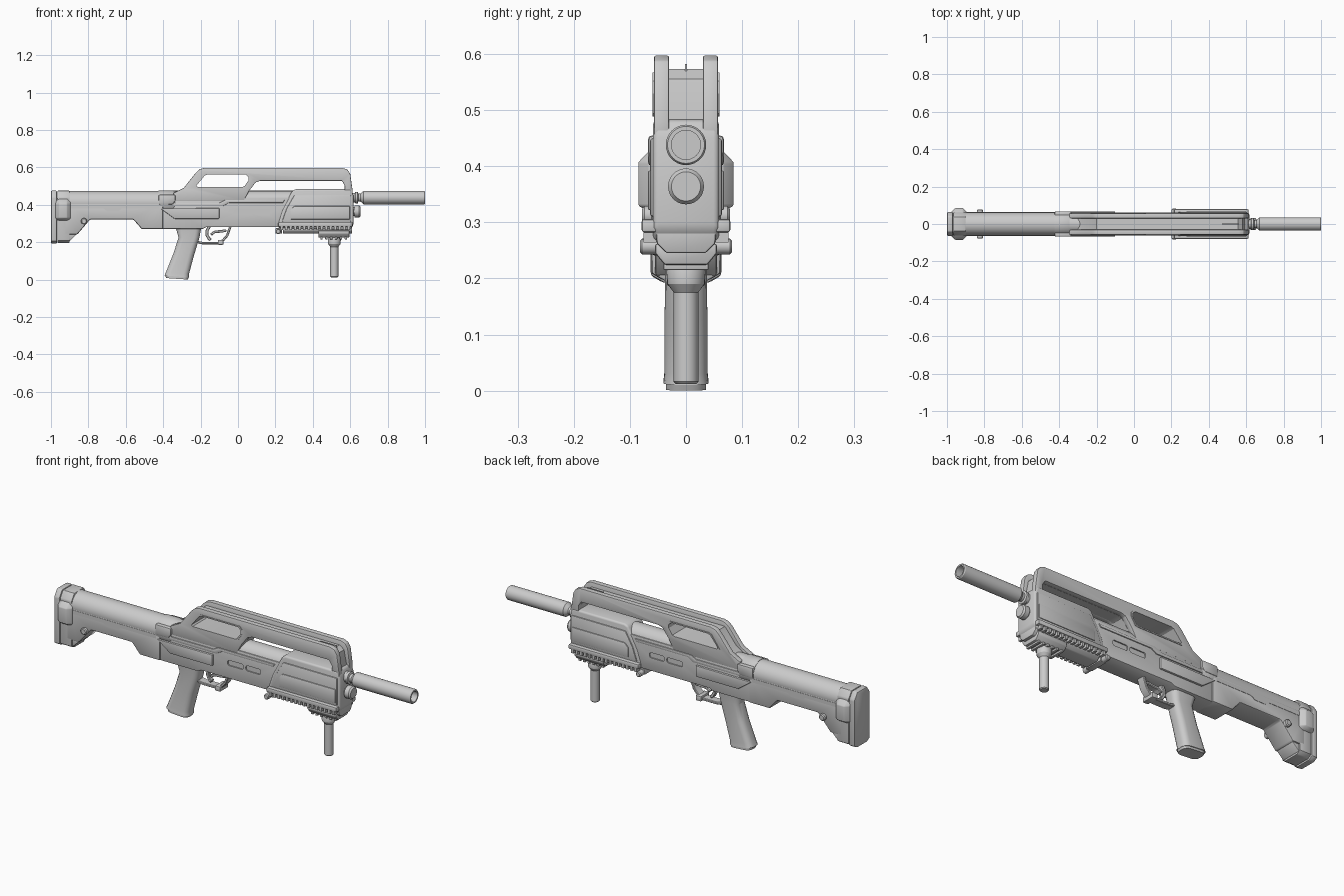
import bpy, bmesh, math
from mathutils import Vector, Matrix


def finish(ob, bevel=0.0, segs=2, angle=30):
    bpy.ops.object.select_all(action='DESELECT')
    ob.select_set(True)
    bpy.context.view_layer.objects.active = ob
    if bevel:
        m = ob.modifiers.new("bevel", 'BEVEL')
        m.width, m.segments, m.limit_method = bevel, segs, 'ANGLE'
        m.angle_limit = math.radians(28)
        bpy.ops.object.modifier_apply(modifier=m.name)
    bpy.ops.object.shade_smooth_by_angle(angle=math.radians(angle))
    return ob


def loft(name, rings, bevel=0.0, segs=2):
    """Solid through equally sized closed rings of 3D points."""
    bm = bmesh.new()
    vs = [[bm.verts.new(p) for p in r] for r in rings]
    n = len(rings[0])
    for a, b in zip(vs, vs[1:]):
        for i in range(n):
            bm.faces.new((a[i], a[(i + 1) % n], b[(i + 1) % n], b[i]))
    bm.faces.new(vs[0][::-1])
    bm.faces.new(vs[-1])
    bmesh.ops.recalc_face_normals(bm, faces=bm.faces)
    me = bpy.data.meshes.new(name)
    bm.to_mesh(me)
    bm.free()
    ob = bpy.data.objects.new(name, me)
    bpy.context.collection.objects.link(ob)
    return finish(ob, bevel, segs)


def prism(name, pts, y0, y1, bevel=0.0, segs=2):
    """Side profile (x, z) extruded across y."""
    return loft(name, [[(x, y, z) for x, z in pts] for y in (y0, y1)], bevel, segs)


def box(name, x0, x1, y0, y1, z0, z1, bevel=0.0):
    return prism(name, [(x0, z0), (x1, z0), (x1, z1), (x0, z1)], y0, y1, bevel)


def lathe(name, prof, centre, axis='X', n=32):
    """Turned part: prof is (distance along axis, radius)."""
    rings = []
    for d, r in prof:
        ring = []
        for i in range(n):
            a = 2 * math.pi * i / n
            c, s = r * math.cos(a), r * math.sin(a)
            off = {'X': (d, c, s), 'Y': (c, d, s), 'Z': (c, s, d)}[axis]
            ring.append(Vector(centre) + Vector(off))
        rings.append(ring)
    return loft(name, rings)


def strip(name, path, t, w):
    """Band of thickness t following a side path."""
    p = [Vector(q) for q in path]
    left, right = [], []
    for i, q in enumerate(p):
        d = (p[min(i + 1, len(p) - 1)] - p[max(i - 1, 0)]).normalized()
        nrm = Vector((-d.y, d.x)) * t / 2
        left.append(q + nrm)
        right.append(q - nrm)
    return prism(name, left + right[::-1], -w, w, 0.003, 1)


def cut(ob, cutter):
    m = ob.modifiers.new("cut", 'BOOLEAN')
    m.operation, m.object, m.solver = 'DIFFERENCE', cutter, 'EXACT'
    bpy.context.view_layer.objects.active = ob
    bpy.ops.object.modifier_apply(modifier=m.name)
    bpy.data.objects.remove(cutter)
    finish(ob)


def round_rect(x0, x1, z0, z1, r, n=4):
    pts = []
    for k, (cx, cz) in enumerate([(x1 - r, z1 - r), (x0 + r, z1 - r), (x0 + r, z0 + r), (x1 - r, z0 + r)]):
        for i in range(n + 1):
            a = math.pi / 2 * (k + i / n)
            pts.append((cx + r * math.cos(a), cz + r * math.sin(a)))
    return pts


# Stock: round top over a stepped lower body
lathe("stock_tube", [(-0.92, 0.062), (-0.42, 0.062)], (0, 0, 0.412), n=40)
prism("stock_body", [(-0.93, 0.24), (-0.86, 0.24), (-0.79, 0.322), (-0.56, 0.322), (-0.515, 0.27),
                     (-0.40, 0.27), (-0.40, 0.41), (-0.93, 0.41)], -0.062, 0.062, 0.008)
prism("stock_lower_panel", [(-0.90, 0.38), (-0.72, 0.38), (-0.70, 0.365), (-0.64, 0.365), (-0.62, 0.38),
                            (-0.42, 0.38), (-0.42, 0.40), (-0.90, 0.40)], -0.0635, 0.0635)
lathe("stock_pin", [(-0.078, 0.012), (-0.074, 0.017), (0.074, 0.017), (0.078, 0.012)], (-0.823, 0, 0.312), 'Y', 20)

# Butt pad and its flared side blocks
sec = [(-0.04, 0.192), (0.04, 0.192), (0.063, 0.205), (0.063, 0.44), (0.04, 0.475), (-0.04, 0.475), (-0.063, 0.44), (-0.063, 0.205)]
loft("butt_pad", [[(x, y, z) for y, z in sec] for x in (-1.0, -0.968)], 0.006)
loft("butt_block", [[(x, y * 0.98, z if z > 0.3 else z + dz) for y, z in sec]
                    for x, dz in ((-0.966, 0.004), (-0.90, 0.004))], 0.005)
prism("butt_toe", [(-0.91, 0.205), (-0.90, 0.205), (-0.86, 0.245), (-0.91, 0.27)], -0.055, 0.055, 0.004)
flare = [(-0.058, 0.435), (-0.085, 0.407), (-0.085, 0.33), (-0.062, 0.315), (0.062, 0.315), (0.085, 0.33), (0.085, 0.407), (0.058, 0.435)]
loft("butt_flare", [[(x, y * s, z) for y, z in flare] for x, s in ((-0.975, 0.78), (-0.955, 1), (-0.915, 1), (-0.895, 0.78))], 0.003)

# Receiver with recessed panels and slots
lathe("receiver_tube", [(-0.42, 0.055), (0.30, 0.055)], (0, 0, 0.42), n=40)
rec = prism("receiver", [(-0.42, 0.27), (-0.19, 0.27), (-0.17, 0.28), (0.26, 0.28), (0.32, 0.44), (-0.42, 0.44)], -0.056, 0.056, 0.006)
for s in (-1, 1):
    a, b = sorted((s * 0.05, s * 0.09))
    for x0, x1 in ((-0.02, 0.07), (0.083, 0.168)):
        cut(rec, prism("slot_cutter", round_rect(x0, x1, 0.348, 0.375, 0.01), a, b))
    a, b = sorted((s * 0.05, s * 0.066))
    prism("side_panel", [(-0.415, 0.38), (-0.34, 0.325), (-0.10, 0.325), (-0.10, 0.382)], a, b, 0.004)
    prism("receiver_ridge", [(-0.42, 0.392), (-0.08, 0.392), (-0.05, 0.41), (0.24, 0.41), (0.25, 0.425),
                             (-0.07, 0.425), (-0.10, 0.41), (-0.42, 0.41)], *sorted((s * 0.05, s * 0.061)), 0.003)
    prism("collar_plate", [(-0.425, 0.40), (-0.35, 0.40), (-0.335, 0.42), (-0.335, 0.455), (-0.425, 0.455)],
          *sorted((s * 0.04, s * 0.068)), 0.008)
lathe("stock_collar", [(-0.425, 0.064), (-0.41, 0.065), (-0.35, 0.065), (-0.335, 0.058)], (0, 0, 0.412), n=40)

# Carry handle: two plates around a lower, inset core
prof = [(-0.345, 0.42), (-0.345, 0.462), (-0.29, 0.49), (-0.225, 0.572), (-0.205, 0.59), (-0.18, 0.597), (0.56, 0.597),
        (0.585, 0.588), (0.60, 0.565), (0.612, 0.48), (0.612, 0.44), (0.57, 0.44), (0.57, 0.505), (0.555, 0.528),
        (0.12, 0.528), (0.095, 0.52), (0.06, 0.475), (0.03, 0.42)]
core = [(min(x, 0.575) if x > 0.575 else max(x, -0.31), min(z, 0.573)) for x, z in prof]
core = [(x, z) for i, (x, z) in enumerate(core) if (x, z) not in core[:i]]
core = [(-0.31, 0.42), (-0.31, 0.462), (-0.265, 0.49), (-0.20, 0.573), (0.555, 0.573), (0.58, 0.555), (0.595, 0.48),
        (0.595, 0.44), (0.57, 0.44), (0.57, 0.505), (0.555, 0.528), (0.12, 0.528), (0.095, 0.52), (0.06, 0.475), (0.03, 0.42)]
parts = [prism("handle_plate_near", prof, -0.057, -0.030, 0.003), prism("handle_plate_far", prof, 0.030, 0.057, 0.003),
         prism("handle_core", core, -0.031, 0.031)]
opening = [(-0.232, 0.497), (-0.225, 0.489), (0.03, 0.489), (0.042, 0.494), (0.064, 0.53), (0.064, 0.552),
           (0.05, 0.567), (-0.17, 0.567), (-0.185, 0.561)]
for p in parts:
    cut(p, prism("opening_cutter", opening, -0.1, 0.1))
rim = prism("handle_rim", opening, -0.060, 0.060)
mid = (-0.07, 0.529)
cut(rim, prism("rim_cutter", [(mid[0] + (x - mid[0]) * 0.94, mid[1] + (z - mid[1]) * 0.84) for x, z in opening], -0.1, 0.1))
box("front_sight", 0.47, 0.56, -0.002, 0.002, 0.56, 0.582)

# Handguard with side panels and toothed side rails
prism("handguard", [(0.215, 0.275), (0.60, 0.265), (0.617, 0.29), (0.617, 0.45), (0.605, 0.483), (0.31, 0.483),
                    (0.29, 0.475), (0.235, 0.37), (0.215, 0.31)], -0.059, 0.059, 0.010, 3)
keel = [(0.055, 0.30), (0.052, 0.262), (0.035, 0.245), (-0.035, 0.245), (-0.052, 0.262), (-0.055, 0.30)]
loft("handguard_keel", [[(x, y, z) for y, z in keel] for x in (0.24, 0.61)], 0.004)
for s in (-1, 1):
    prism("handguard_panel", [(0.235, 0.31), (0.605, 0.31), (0.605, 0.45), (0.30, 0.45), (0.26, 0.38)],
          *sorted((s * 0.05, s * 0.064)), 0.005)
    prism("handguard_inset", [(0.28, 0.322), (0.598, 0.322), (0.598, 0.392), (0.30, 0.392), (0.28, 0.37)],
          *sorted((s * 0.05, s * 0.068)), 0.003)
    box("side_rail", 0.215, 0.612, *sorted((s * 0.045, s * 0.079)), 0.282, 0.306, 0.005)
    for i in range(16):
        x = 0.228 + i * 0.0238
        box("rail_tooth", x, x + 0.013, *sorted((s * 0.045, s * 0.076)), 0.264, 0.285)
    lathe("rail_bolt", [(s * 0.05, 0.014), (s * 0.078, 0.014), (s * 0.082, 0.010)], (0.215, 0, 0.257), 'Y', 16)
box("rail_stop", 0.20, 0.235, -0.05, 0.05, 0.246, 0.275, 0.004)

# Muzzle parts
lathe("barrel", [(0.58, 0.026), (0.625, 0.026), (0.628, 0.031), (0.64, 0.031), (0.643, 0.021), (0.655, 0.021), (0.672, 0.036),
                 (0.995, 0.036), (1.0, 0.033), (1.0, 0.026), (0.93, 0.026)], (0, 0, 0.438))
lathe("lower_tube", [(0.58, 0.024), (0.622, 0.024), (0.624, 0.032), (0.648, 0.032), (0.656, 0.026)], (0, 0, 0.364))

# Foregrip and its mount
mount = [(0.055, 0.262), (0.055, 0.245), (0.038, 0.224), (-0.038, 0.224), (-0.055, 0.245), (-0.055, 0.262)]
loft("foregrip_mount", [[(x, y, z) for y, z in mount] for x in (0.43, 0.595)], 0.004)
for i in range(6):
    x = 0.44 + i * 0.026
    box("mount_tooth", x, x + 0.013, -0.04, 0.04, 0.215, 0.235, 0.002)
lathe("foregrip", [(0.012, 0.018), (0.016, 0.022), (0.175, 0.022), (0.19, 0.033), (0.213, 0.035), (0.225, 0.03)], (0.515, 0, 0), 'Z')

# Pistol grip, leaning back
def grip_ring(x0, x1, z0, z1, w):
    return [(x, y, z0 + (z1 - z0) * (x - x0) / (x1 - x0)) for x, y in round_rect(x0, x1, -w, w, min(w * 0.75, 0.03))]
loft("grip", [grip_ring(-0.393, -0.262, 0.022, 0.010, 0.040), grip_ring(-0.385, -0.262, 0.04, 0.03, 0.038),
              grip_ring(-0.345, -0.235, 0.14, 0.13, 0.038), grip_ring(-0.318, -0.206, 0.225, 0.225, 0.037),
              grip_ring(-0.335, -0.195, 0.285, 0.285, 0.042)])
loft("grip_cap", [grip_ring(-0.385, -0.268, 0.008, 0.0, 0.036), grip_ring(-0.388, -0.262, 0.024, 0.014, 0.036)])

# Trigger and guard
strip("trigger_guard", [(-0.215, 0.20), (-0.19, 0.195), (-0.10, 0.195), (-0.078, 0.212), (-0.058, 0.235), (-0.037, 0.295)], 0.013, 0.022)
box("guard_latch", -0.108, -0.078, -0.034, 0.034, 0.186, 0.212, 0.004)
strip("trigger", [(-0.15, 0.29), (-0.165, 0.262), (-0.167, 0.24), (-0.155, 0.218), (-0.145, 0.212)], 0.016, 0.012)
strip("trigger_bar", [(-0.145, 0.24), (-0.125, 0.255), (-0.09, 0.258), (-0.062, 0.262)], 0.014, 0.018)
